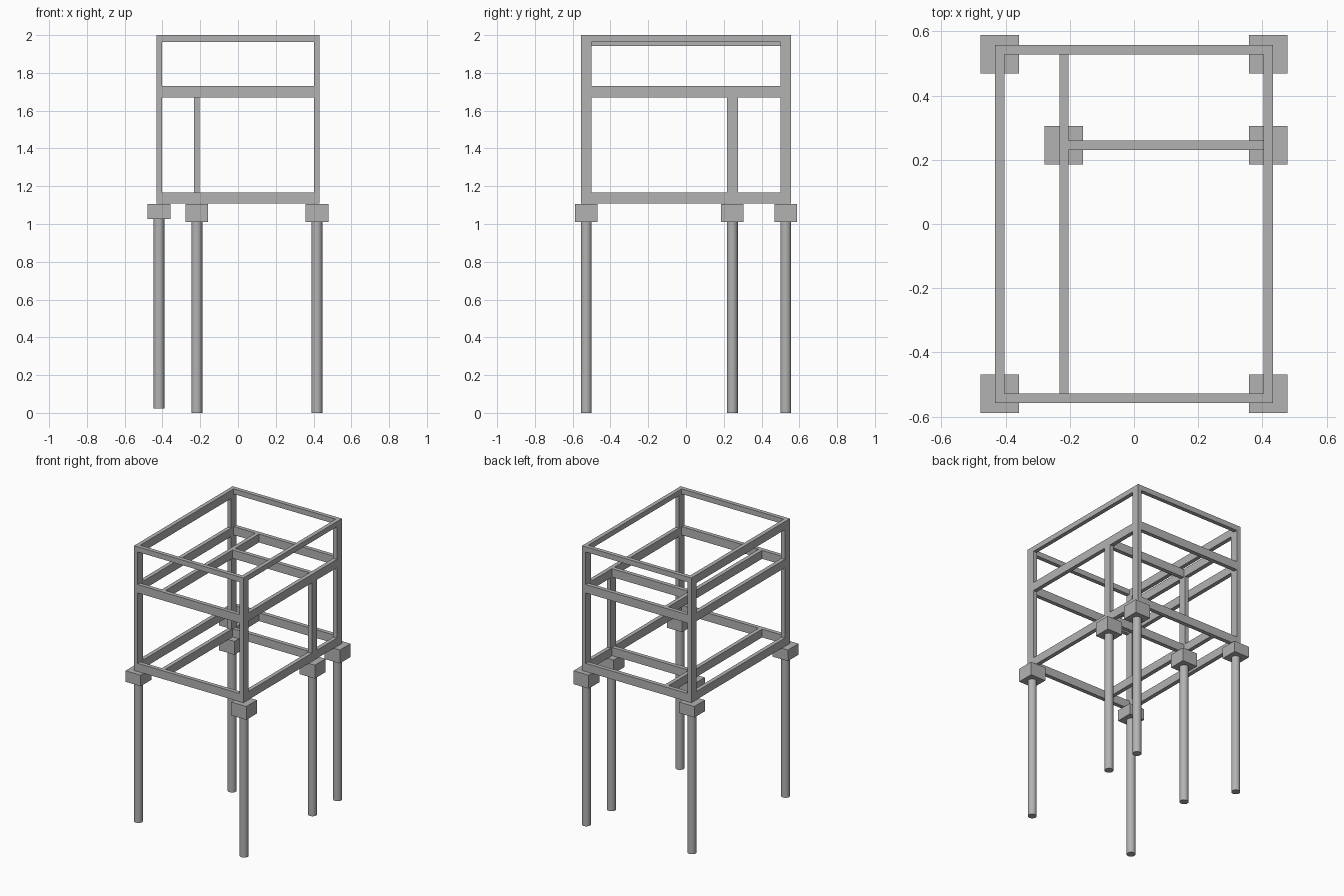
import bpy
import math

if "Cube" in bpy.data.objects:
    bpy.data.objects.remove(bpy.data.objects["Cube"], do_unlink=True)

grey = bpy.data.materials.new("plain_grey")
grey.use_nodes = True
colour = (0.45, 0.45, 0.45, 1)
grey.diffuse_color = colour
grey.node_tree.nodes["Principled BSDF"].inputs["Base Color"].default_value = colour


def finish(name):
    obj = bpy.context.object
    obj.name = name
    obj.data.materials.append(grey)
    return obj


def box(name, x, y, z):
    """Box from (min, max) spans on each axis."""
    spans = (x, y, z)
    bpy.ops.mesh.primitive_cube_add(size=1, location=[(a + b) / 2 for a, b in spans])
    bpy.context.object.scale = [b - a for a, b in spans]
    bpy.ops.object.transform_apply(location=False, rotation=False, scale=True)
    return finish(name)


def around(centre, half):
    return (centre - half, centre + half)


# Shared layout
X, INNER_X = 0.418, -0.218
FRONT, MID, BACK = -0.528, 0.245, 0.528
BEAM, COLUMN, CAP, RADIUS = 0.0145, 0.029, 0.06, 0.029
OUT_Y = 0.557
FLOOR, MIDDLE = (1.108, 1.167), (1.67, 1.73)
TOP = 2.0

# Piles with square caps; those on the right-hand side stop a little higher
piles = {
    "front_left": (X, FRONT, 0), "front_right": (-X, FRONT, 0.024),
    "back_left": (X, BACK, 0), "back_right": (-X, BACK, 0.024),
    "middle_left": (X, MID, 0), "middle_inner": (INNER_X, MID, 0),
}
for name, (x, y, lift) in piles.items():
    cap_base = 1.01 + lift * 0.7
    bpy.ops.mesh.primitive_cylinder_add(
        vertices=32, radius=RADIUS, depth=cap_base - lift,
        location=(x, y, (cap_base + lift) / 2))
    bpy.ops.object.shade_smooth_by_angle(angle=math.radians(40))
    finish(name + "_pile")
    box(name + "_cap", around(x, CAP), around(y, CAP), (cap_base, 1.106))

    # Columns: corners run to the roof, middle ones stop at the middle frame
    top = MIDDLE[0] if "middle" in name else TOP
    base = FLOOR[1] if "inner" in name else FLOOR[0]
    box(name + "_column", around(x, BEAM), around(y, COLUMN), (base, top))

# Beam frames at floor, middle and roof height
levels = {"floor": FLOOR, "middle": MIDDLE, "roof": (1.963, TOP)}
for level, z in levels.items():
    for side, s in (("front", -1), ("back", 1)):
        edge = s * (OUT_Y - BEAM)
        box(f"{level}_{side}_beam", (-X + BEAM, X - BEAM), around(edge, BEAM), z)
    for side, s in (("left", 1), ("right", -1)):
        low = 1.942 if (level, side) == ("roof", "right") else z[0]
        box(f"{level}_{side}_beam", around(s * X, BEAM),
            (FRONT + COLUMN, BACK - COLUMN), (low, z[1]))
    if level != "roof":
        inner = OUT_Y - 2 * BEAM
        box(level + "_inner_beam", around(INNER_X, BEAM), (-inner, inner), z)
        box(level + "_cross_beam", (INNER_X + BEAM, X - BEAM), around(MID, BEAM), z)
